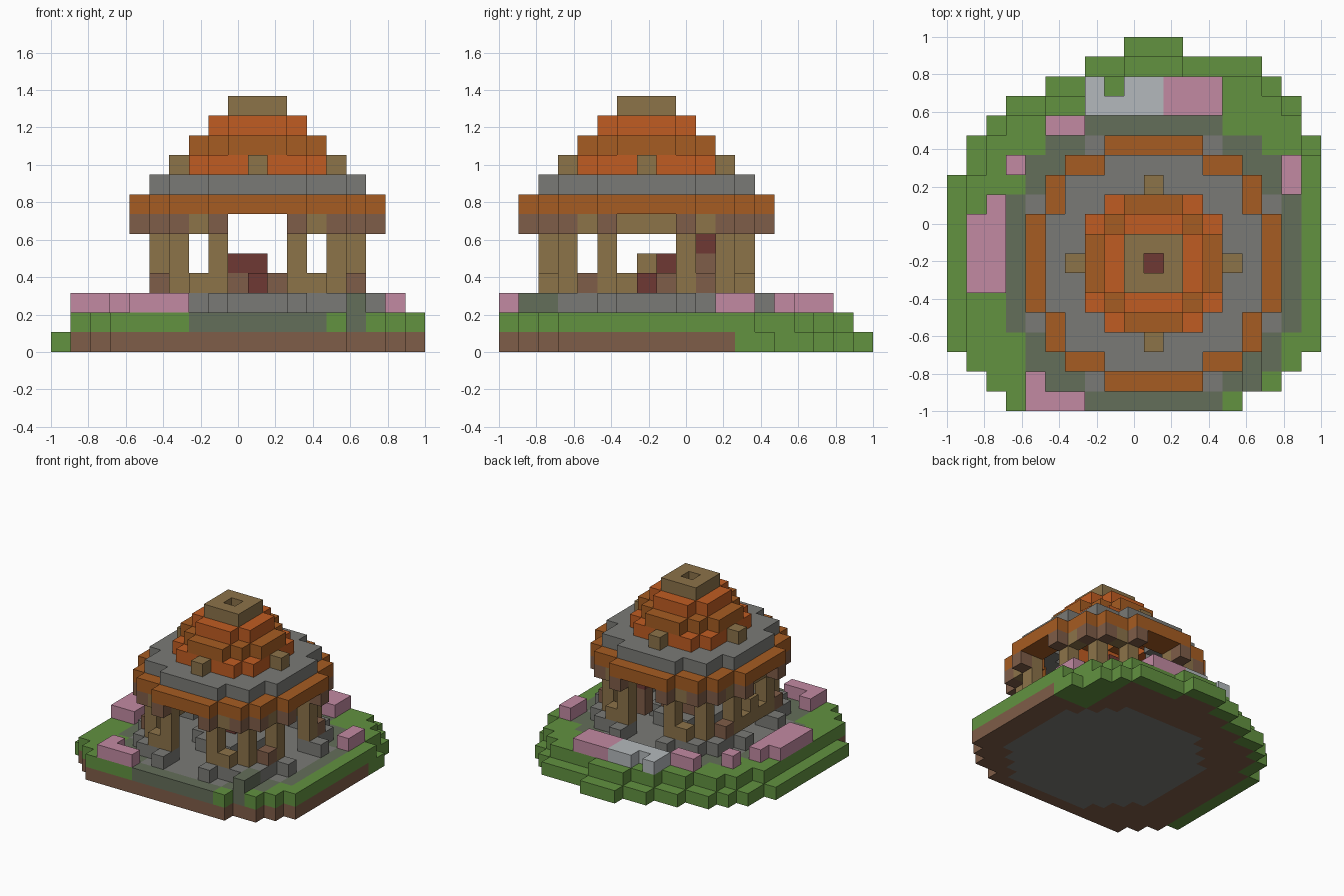
import bpy
import bmesh
from mathutils import Vector

if "Cube" in bpy.data.objects:
    bpy.data.objects.remove(bpy.data.objects["Cube"])

N = 19
V = 2 / N          # edge of one block
CX, CY = 10, 7     # block column at the pavilion's centre


def srgb(r, g, b):
    return [((c / 255 + 0.055) / 1.055) ** 2.4 for c in (r, g, b)] + [1]


def material(name, *rgb):
    m = bpy.data.materials.new(name)
    col = srgb(*rgb)
    m.diffuse_color = col
    m.use_nodes = True
    node = next(n for n in m.node_tree.nodes if n.type == "BSDF_PRINCIPLED")
    node.inputs["Base Color"].default_value = col
    node.inputs["Roughness"].default_value = 0.9
    return m


GRASS = material("grass green", 98, 146, 64)
MOSS = material("mossy stone", 100, 110, 90)
STONE = material("grey stone", 122, 122, 118)
PINK = material("pink blossom", 194, 138, 162)
PALE = material("pale stone", 180, 185, 188)
ORANGE = material("bright orange", 192, 92, 34)
RUST = material("rust orange", 166, 92, 34)
WOOD = material("light wood", 140, 115, 73)
RED = material("dark red", 110, 57, 52)
EARTH = material("earth brown", 127, 93, 72)

AXES = [Vector(a) for a in ((1, 0, 0), (0, 1, 0), (0, 0, 1))]


def blocks(name, cells, mat):
    """One object made of the outer skin of a set of grid blocks."""
    cells = set(cells)
    bm = bmesh.new()
    for c in cells:
        mid = Vector(c) + Vector((0.5, 0.5, 0.5))
        for a in range(3):
            for s in (-1, 1):
                n = AXES[a] * s
                if tuple(int(c[t] + n[t]) for t in range(3)) in cells:
                    continue
                u, w = AXES[(a + 1) % 3] / 2, AXES[(a + 2) % 3] / 2 * s
                f = mid + n / 2
                bm.faces.new([bm.verts.new((p - Vector((N / 2, N / 2, 0))) * V)
                              for p in (f - u - w, f + u - w, f + u + w, f - u + w)])
    bmesh.ops.remove_doubles(bm, verts=bm.verts, dist=V / 100)
    mesh = bpy.data.meshes.new(name)
    bm.to_mesh(mesh)
    bm.free()
    mesh.materials.append(mat)
    ob = bpy.data.objects.new(name, mesh)
    bpy.context.collection.objects.link(ob)


def ring(k, inner, outer):
    """Blocks of layer k whose squared distance lies in (inner, outer]."""
    return {(CX + x, CY + y, k) for x in range(-7, 8) for y in range(-7, 8)
            if inner < x * x + y * y <= outer}


def around(x, y, levels):
    """Eightfold copies of one offset from the centre."""
    return {(CX + a * s, CY + b * t, k) for a, b in ((x, y), (y, x))
            for s in (-1, 1) for t in (-1, 1) for k in levels}


def box(i0, i1, j0, j1, k=2):
    return {(i, j, k) for i in range(i0, i1 + 1) for j in range(j0, j1 + 1)}


def dist(i, j):
    return (i - CX) ** 2 + (j - CY) ** 2


# Island: first and last block of each row, front to back
rows = [(3, 14), (2, 16), (1, 17)] + [(0, 18)] * 9 + [
    (1, 18), (1, 18), (2, 17), (3, 17), (5, 16), (7, 15), (9, 11)]
land = {(i, j) for j, (a, b) in enumerate(rows) for i in range(a, b + 1)}
upper = {(i, j) for i, j in land
         if j < 3 or ((i - 1, j) in land and (i, j + 1) in land)}
base = {(i, j, 0) for i, j in land}
shore = {c for c in base if c[:2] not in upper or (c[1] >= 12 and c[0] >= 16)}
core = ring(0, -1, 45) & base
blocks("grass_shore", shore, GRASS)
blocks("stone_foundation", core - shore, STONE)
blocks("earth_base", base - shore - core, EARTH)

# Ground level: paving, mossy border, grass
ground = {(i, j, 1) for i, j in upper}
blocks("paving", {c for c in ground if dist(*c[:2]) <= 45}, STONE)
blocks("mossy_border", {c for c in ground if 45 < dist(*c[:2]) <= 62}, MOSS)
blocks("lawn", {c for c in ground if dist(*c[:2]) > 62}, GRASS)

# Flower beds and loose stones
blocks("flower_beds", box(5, 6, 14, 14) | box(3, 3, 12, 12) | box(1, 2, 6, 9)
       | box(2, 2, 10, 10) | box(4, 6, 0, 0) | box(4, 4, 1, 1)
       | box(17, 17, 11, 12) | box(11, 13, 15, 16), PINK)
blocks("pale_slab", box(7, 10, 15, 16) - box(8, 8, 16, 16), PALE)
blocks("mossy_boulder", box(15, 15, 1, 2), MOSS)

# Post footings and inner floor
blocks("footings", around(2, 6, [2]) | around(4, 5, [2]) | around(2, 5, [2])
       | around(3, 5, [2]) | around(4, 4, [2]) | ring(2, -1, 5), STONE)

# Posts, corbels, beams and rails
blocks("posts", around(2, 5, range(3, 7)) | around(4, 4, range(3, 7)), WOOD)
blocks("corbels", around(2, 6, [6]) | around(4, 5, [6]), EARTH)
blocks("beams", around(3, 5, [6]) | box(5, 5, 6, 8, 6), WOOD)
rails = around(3, 5, [3])
blocks("front_back_rails", {c for c in rails if abs(c[0] - CX) == 3}, WOOD)
blocks("side_rails", {c for c in rails if abs(c[0] - CX) == 5}, EARTH)
blocks("bench", box(5, 5, 6, 8, 3) | box(5, 5, 7, 7, 4), WOOD)

# Winding steps inside
blocks("red_steps", {(10, 7, 3), (9, 8, 4), (10, 8, 4), (12, 10, 5)}, RED)
blocks("step_supports", {(9, 8, 3), (10, 8, 3), (11, 8, 3),
                         (12, 10, 3), (12, 10, 4)}, EARTH)

# Stepped hollow roof
blocks("eaves", ring(7, 20, 41), RUST)
blocks("roof_stone_tier", ring(8, 10, 32), STONE)
blocks("roof_lower_tier", ring(9, 5, 13), ORANGE)
blocks("roof_middle_tier", ring(10, 2, 10), RUST)
blocks("roof_upper_tier", ring(11, 1, 8) - around(2, 2, [11]), ORANGE)
blocks("roof_crown", ring(12, 0, 2), WOOD)
blocks("roof_knobs", around(4, 0, [9]), WOOD)
